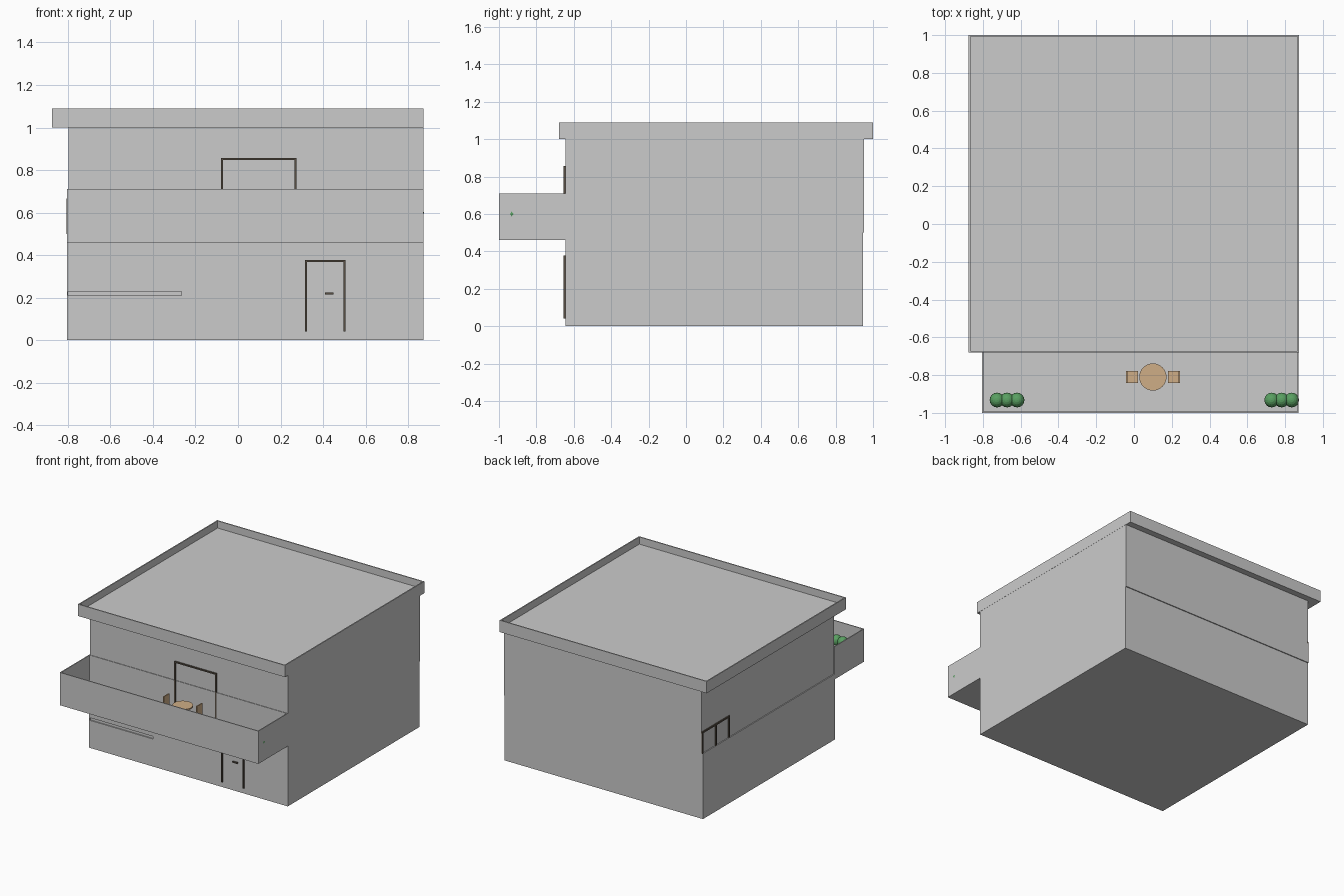
import bpy, bmesh
from mathutils import Matrix, Vector

if "Cube" in bpy.data.objects:
    bpy.data.objects.remove(bpy.data.objects["Cube"])


def material(name, rgb):
    m = bpy.data.materials.new(name)
    m.diffuse_color = (*rgb, 1)
    m.use_nodes = True
    m.node_tree.nodes["Principled BSDF"].inputs["Base Color"].default_value = m.diffuse_color
    return m


GREEN = material("leaf_green", (0.1, 0.35, 0.12))
WOOD = material("light_wood", (0.62, 0.42, 0.24))
DARK = material("dark_frame", (0.1, 0.08, 0.06))


def finish(name, bm, mat=None):
    me = bpy.data.meshes.new(name)
    bm.to_mesh(me)
    bm.free()
    ob = bpy.data.objects.new(name, me)
    bpy.context.collection.objects.link(ob)
    if mat:
        me.materials.append(mat)
    return ob


def add_box(bm, x0, x1, y0, y1, z0, z1):
    size = Matrix.Diagonal((x1 - x0, y1 - y0, z1 - z0, 1))
    mid = Vector(((x0 + x1) / 2, (y0 + y1) / 2, (z0 + z1) / 2))
    bmesh.ops.create_cube(bm, size=1, matrix=Matrix.Translation(mid) @ size)


def boxes(name, parts, mat=None):
    bm = bmesh.new()
    for p in parts:
        add_box(bm, *p)
    return finish(name, bm, mat)


def cylinder(name, x, y, z0, z1, r, mat, n=32):
    bm = bmesh.new()
    bmesh.ops.create_cone(bm, cap_ends=True, segments=n, radius1=r, radius2=r,
                          depth=z1 - z0,
                          matrix=Matrix.Translation((x, y, (z0 + z1) / 2)))
    ob = finish(name, bm, mat)
    for p in ob.data.polygons:
        p.use_smooth = len(p.vertices) == 4
    return ob


def tray(name, x0, x1, y0, y1, z0, z1, floor, t):
    """Open box: solid block whose top is inset and pushed down."""
    bm = bmesh.new()
    add_box(bm, x0, x1, y0, y1, z0, z1)
    bm.faces.ensure_lookup_table()
    top = max(bm.faces, key=lambda f: f.calc_center_median().z)
    bmesh.ops.inset_region(bm, faces=[top], thickness=t)
    inner = bmesh.ops.extrude_face_region(bm, geom=[top])["geom"]
    bmesh.ops.translate(bm, vec=(0, 0, floor - z1),
                        verts=[v for v in inner if isinstance(v, bmesh.types.BMVert)])
    bmesh.ops.delete(bm, geom=[top], context='FACES')
    bmesh.ops.recalc_face_normals(bm, faces=bm.faces)
    return finish(name, bm)


# Two storeys, the lower one with a slit window cut into the front
lower = boxes("lower_storey", [(-0.805, 0.872, -0.645, 0.945, 0, 0.5)])
cutter = boxes("slit_cutter", [(-0.80, -0.265, -0.7, -0.637, 0.21, 0.23)])
cutter.hide_render = True
cutter.hide_viewport = True
mod = lower.modifiers.new("slit_window", 'BOOLEAN')
mod.object = cutter
mod.operation = 'DIFFERENCE'
boxes("upper_storey", [(-0.798, 0.872, -0.645, 0.952, 0.5, 1.0)])

# Flat roof with parapet, and balcony
tray("roof", -0.875, 0.873, -0.68, 1.0, 1.0, 1.09, 1.035, 0.012)
tray("balcony", -0.805, 0.872, -1.0, -0.642, 0.46, 0.71, 0.49, 0.01)


# Door frames on the front
def door_frame(name, x0, x1, z0, z1, t=0.01, y0=-0.655, y1=-0.64):
    boxes(name, [(x0, x0 + t, y0, y1, z0, z1), (x1 - t, x1, y0, y1, z0, z1),
                 (x0 + t, x1 - t, y0, y1, z1 - t, z1)], DARK)


door_frame("front_door_frame", 0.315, 0.505, 0.04, 0.377)
door_frame("balcony_door_frame", -0.08, 0.275, 0.49, 0.857)
boxes("front_door_handle", [(0.41, 0.45, -0.655, -0.64, 0.215, 0.225)], DARK)

# Corner window frame on the left side
wx = (-0.806, -0.79)
boxes("side_window_frame",
      [(*wx, y, y + 0.012, 0.5, 0.655) for y in (0.62, 0.78, 0.94)]
      + [(*wx, 0.62, 0.952, 0.655, 0.667)], DARK)

# Balcony table and a pair of chairs
cylinder("table_top", 0.1, -0.81, 0.62, 0.63, 0.072, WOOD)
cylinder("table_leg", 0.1, -0.81, 0.49, 0.62, 0.01, WOOD, 12)
for side, label in ((-1, "left"), (1, "right")):
    def span(a, b):
        return sorted((0.1 + side * a, 0.1 + side * b))
    ya, yb = -0.843, -0.777
    parts = [(*span(0.08, 0.143), ya, yb, 0.56, 0.57),
             (*span(0.135, 0.143), ya, yb, 0.57, 0.67)]
    parts += [(*span(a, a + 0.008), y, y + 0.008, 0.49, 0.56)
              for a in (0.08, 0.135) for y in (ya, yb - 0.008)]
    boxes(label + "_chair", parts, WOOD)

# Rounded shrubs on planters at both balcony ends
for label, cx in (("left", -0.672), ("right", 0.782)):
    boxes(label + "_planter", [(cx - 0.07, cx + 0.07, -0.955, -0.905, 0.49, 0.58)])
    bm = bmesh.new()
    for dx in (-0.053, 0, 0.053):
        bmesh.ops.create_uvsphere(bm, u_segments=16, v_segments=10, radius=0.039,
                                  matrix=Matrix.Translation((cx + dx, -0.932, 0.6)))
    finish(label + "_shrub", bm, GREEN)
